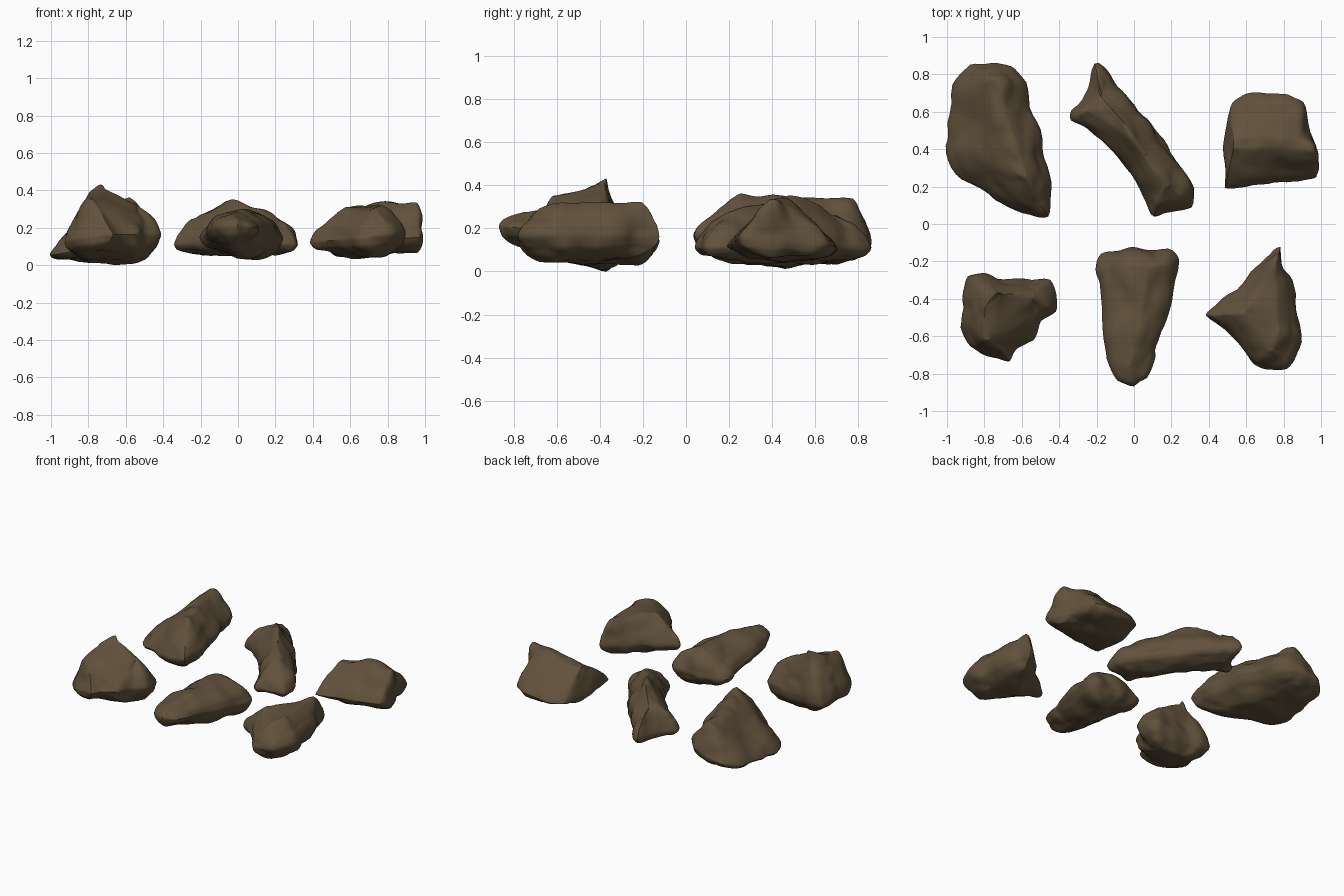
import bpy
import bmesh
from mathutils import Vector, noise
from mathutils.geometry import intersect_point_line

cube = bpy.data.objects.get("Cube")
if cube:
    bpy.data.objects.remove(cube)

stone = bpy.data.materials.new("brown stone")
stone.use_nodes = True
stone.diffuse_color = (0.12, 0.083, 0.044, 1)
bsdf = stone.node_tree.nodes["Principled BSDF"]
bsdf.inputs["Base Color"].default_value = stone.diffuse_color
bsdf.inputs["Roughness"].default_value = 0.9


def nearest_on_ridge(point, ridge):
    """Closest point to the rim point on the ridge line, seen from above."""
    spots = []
    for a, b in zip(ridge, ridge[1:]):
        t = intersect_point_line(point.xy, a.xy, b.xy)[1]
        spots.append(a.lerp(b, min(max(t, 0), 1)))
    return min(spots, key=lambda spot: (spot.xy - point.xy).length)


def roughness(p, seed):
    """Broad chipped planes plus fine pitting."""
    q = p + Vector((seed, seed, seed))
    broad = noise.voronoi(q * 6)[0][0] - 0.45
    return 0.02 * noise.noise(q * 5) - 0.025 * broad + 0.008 * noise.noise(q * 14)


def rock(name, outline, ridge, rim, tilt, bulge, seed):
    """Loft rings from the rim up to a ridge and down to a keel below it.

    Ridge points are x, y, top height, keel height, in hundredths."""
    ridge = [Vector(p) / 100 for p in ridge]
    middle = sum((Vector(p) for p in outline), Vector((0, 0))) / len(outline)
    rim_points = []
    for p in outline:
        # A little extra width is worn away by the smoothing below
        offset = (Vector(p) - middle) * 1.03
        x, y = middle + offset
        rim_points.append(Vector((x, y, rim + offset.dot(Vector(tilt)))) / 100)
    bm = bmesh.new()

    def ring(t, upper):
        verts = []
        for p in rim_points:
            target = nearest_on_ridge(p, ridge)
            end = target.z if upper else target.w
            x, y = p.xy.lerp(target.xy, t)
            z = p.z + (end - p.z) * t ** (bulge if upper else 0.45)
            verts.append(bm.verts.new((x, y, z)))
        return verts

    steps = [(0.85, False), (0.5, False), (0.15, False), (0, True),
             (0.15, True), (0.4, True), (0.65, True), (0.88, True)]
    rings = [ring(t, upper) for t, upper in steps]
    for low, high in zip(rings, rings[1:]):
        for i in range(len(low)):
            bm.faces.new((low[i - 1], low[i], high[i], high[i - 1]))
    caps = [bm.faces.new(rings[0]), bm.faces.new(rings[-1])]
    bmesh.ops.triangulate(bm, faces=caps)
    bmesh.ops.recalc_face_normals(bm, faces=bm.faces)
    mesh = bpy.data.meshes.new(name)
    bm.to_mesh(mesh)
    bm.free()
    obj = bpy.data.objects.new(name, mesh)
    bpy.context.collection.objects.link(obj)

    # Refine and soften the loft, then weather it
    refine = obj.modifiers.new("refine", "SUBSURF")
    refine.subdivision_type = "SIMPLE"
    refine.levels = 2
    soften = obj.modifiers.new("soften", "SMOOTH")
    soften.iterations = 5
    bpy.context.view_layer.update()
    graph = bpy.context.evaluated_depsgraph_get()
    mesh = bpy.data.meshes.new_from_object(obj.evaluated_get(graph))
    obj.modifiers.clear()
    obj.data = mesh
    moves = [v.normal * roughness(v.co, seed) for v in mesh.vertices]
    for v, move in zip(mesh.vertices, moves):
        v.co += move

    mesh.materials.clear()
    mesh.materials.append(stone)
    bpy.ops.object.select_all(action="DESELECT")
    obj.select_set(True)
    bpy.context.view_layer.objects.active = obj
    bpy.ops.object.shade_smooth_by_angle(angle=0.7)


# Back row
rock("back_right_long_rock",
     [(-88, 85), (-76, 87), (-65, 84), (-58, 75), (-56, 62), (-49, 46), (-48, 36),
      (-44, 18), (-46, 4), (-56, 5), (-72, 12), (-80, 18), (-92, 24), (-100, 38),
      (-99, 53), (-96, 74)],
     [(-74, 76, 35, 5), (-70, 50, 35, 0), (-60, 28, 38, 3)],
     rim=13, tilt=(0.25, 0.05), bulge=0.75, seed=3)
rock("back_middle_slanted_rock",
     [(-20, 85), (-15, 81), (-11, 75), (-2, 65), (8, 57), (15, 45), (24, 32), (32, 20),
      (31, 9), (27, 8), (18, 6), (10, 5), (7, 12), (-2, 27), (-12, 40), (-22, 50),
      (-33, 55), (-33, 60), (-27, 66), (-24, 72)],
     [(-24, 61, 26, 5), (-18, 68, 29, 5), (-9, 57, 38, 4), (3, 40, 37, 4), (17, 22, 29, 4)],
     rim=11, tilt=(0, 0), bulge=0.55, seed=8)
rock("back_left_wedge_rock",
     [(52, 66), (60, 69), (70, 70), (82, 69), (90, 65), (92, 54), (97, 46), (100, 30),
      (98, 24), (88, 22), (75, 22), (60, 20), (48, 18), (48, 32), (49, 50)],
     [(53, 43, 31, 5), (75, 44, 35, 4), (95, 41, 35, 5)],
     rim=12, tilt=(0.08, -0.05), bulge=0.75, seed=12)

# Front row
rock("front_right_peaked_rock",
     [(-89, -28), (-80, -26), (-70, -29), (-58, -30), (-45, -30), (-41, -37),
      (-41, -48), (-50, -52), (-53, -64), (-62, -67), (-66, -74), (-76, -73),
      (-88, -66), (-93, -55), (-90, -45), (-91, -36)],
     [(-79, -60, 37, 6), (-79, -47, 42, 2), (-72, -38, 48, -1), (-56, -38, 33, 0)],
     rim=14, tilt=(0.1, -0.08), bulge=0.8, seed=17)
rock("front_middle_tapered_rock",
     [(-17, -17), (-10, -15), (-1, -12), (10, -14), (20, -16), (25, -20), (20, -42),
      (17, -55), (12, -65), (12, -70), (7, -82), (0, -86), (-8, -82), (-15, -72),
      (-17, -52), (-18, -35), (-19, -25)],
     [(6, -24, 31, 2), (2, -50, 31, 3), (-3, -74, 29, 10)],
     rim=17, tilt=(0, -0.1), bulge=0.55, seed=21)
rock("front_left_pointed_rock",
     [(76, -13), (79, -12), (80, -22), (85, -30), (86, -45), (90, -60), (85, -70),
      (82, -77), (70, -79), (63, -75), (57, -66), (48, -57), (38, -49), (40, -46),
      (55, -35), (65, -23), (72, -17)],
     [(75, -22, 33, 6), (71, -38, 34, 3), (61, -48, 32, 3), (76, -56, 34, 3),
      (73, -66, 30, 4)],
     rim=15, tilt=(0.1, 0), bulge=0.55, seed=26)
